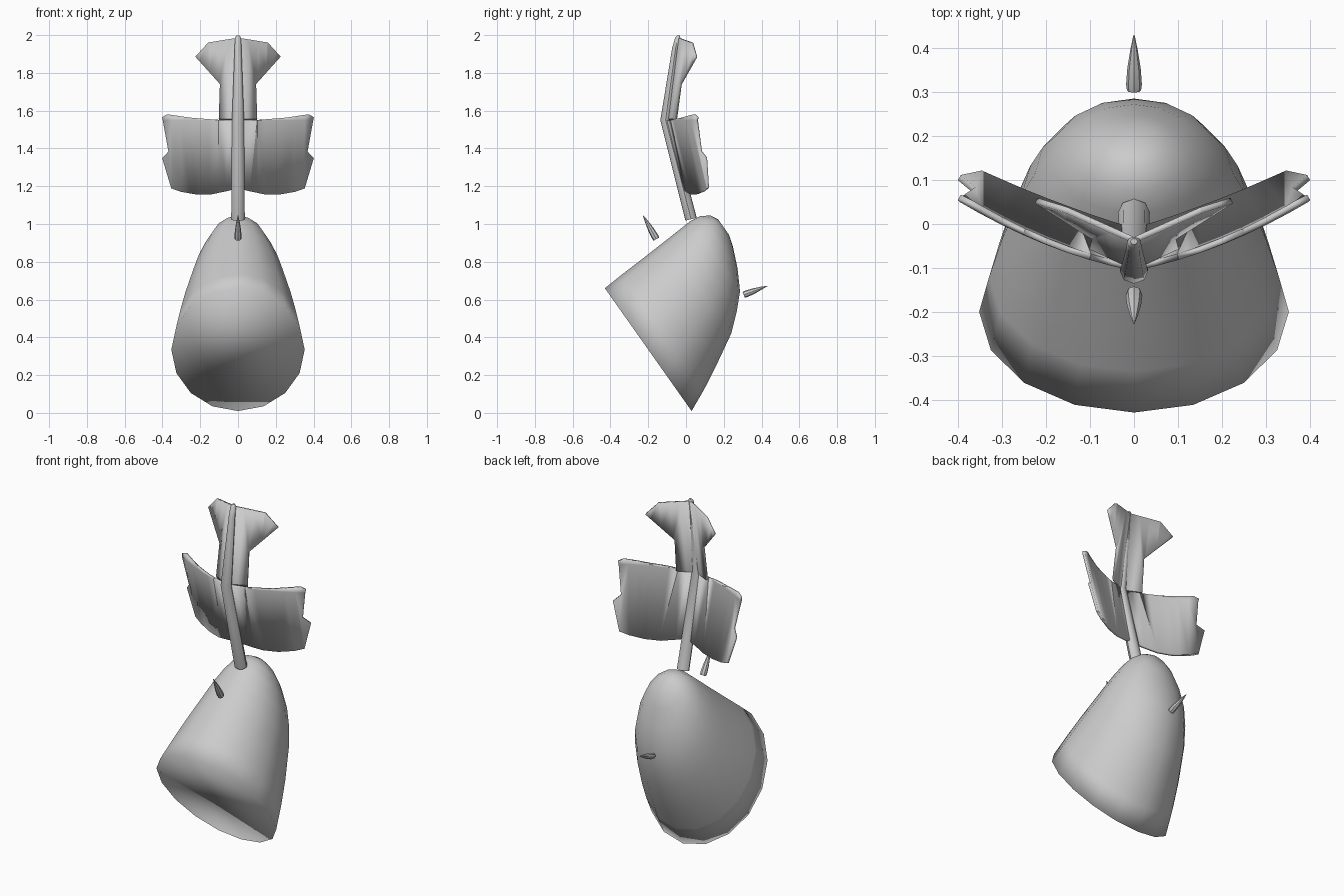
import bpy, bmesh, math
from mathutils import Vector

if "Cube" in bpy.data.objects:
    bpy.data.objects.remove(bpy.data.objects["Cube"])


def finish(bm, name, angle=None):
    bmesh.ops.recalc_face_normals(bm, faces=bm.faces)
    me = bpy.data.meshes.new(name)
    bm.to_mesh(me)
    bm.free()
    ob = bpy.data.objects.new(name, me)
    bpy.context.collection.objects.link(ob)
    bpy.ops.object.select_all(action='DESELECT')
    ob.select_set(True)
    bpy.context.view_layer.objects.active = ob
    if angle is None:
        bpy.ops.object.shade_smooth()
    else:
        bpy.ops.object.shade_smooth_by_angle(angle=math.radians(angle))
    return ob


def loft(name, rings, angle=None):
    """Skin a list of point rings and cap both ends."""
    bm = bmesh.new()
    rows = [[bm.verts.new(p) for p in r] for r in rings]
    n = len(rows[0])
    for a, b in zip(rows, rows[1:]):
        for i in range(n):
            j = (i + 1) % n
            bm.faces.new((a[i], a[j], b[j], b[i]))
    bm.faces.new(rows[0])
    bm.faces.new(rows[-1])
    return finish(bm, name, angle)


def ellipse(center, up, rx, ru, n):
    return [Vector(center) + Vector((rx * math.sin(t), 0, 0)) + up * (ru * math.cos(t))
            for t in (2 * math.pi * i / n for i in range(n))]


# Tilted dome with a flat oval face at the front: sections parallel to the face
axis = Vector((0, 0.817, 0.577))
up = Vector((0, -0.577, 0.817))
face_center = Vector((0, -0.2, 0.335))
# distance along axis, lower v, upper v, half width
sections = [(0, -0.398, 0.398, 0.353), (0.12, -0.343, 0.405, 0.330),
            (0.245, -0.277, 0.410, 0.302), (0.408, -0.184, 0.418, 0.256),
            (0.50, -0.105, 0.423, 0.225), (0.575, -0.028, 0.427, 0.188),
            (0.635, 0.08, 0.418, 0.146), (0.68, 0.185, 0.388, 0.092),
            (0.70, 0.25, 0.35, 0.045)]
loft("body_dome", [ellipse(face_center + axis * u + up * ((lo + hi) / 2), up, w, (hi - lo) / 2, 16)
                   for u, lo, hi, w in sections])

# Bent tapering stem
Y = Vector((0, 1, 0))
loft("stem", [ellipse((0, y, z), Vector((0, 1, s)), rx, ry, 8)
              for y, z, rx, ry, s in ((0.027, 1.025, 0.036, 0.030, 0.25),
                                      (-0.108, 1.55, 0.032, 0.028, 0.05),
                                      (-0.055, 1.93, 0.018, 0.018, -0.15),
                                      (-0.043, 1.985, 0.016, 0.014, -0.15),
                                      (-0.04, 1.998, 0.008, 0.007, 0))], 45)


def stem_y(z):
    if z < 1.55:
        return -0.1 + (1.55 - z) * 0.235
    return -0.1 + (z - 1.55) * 0.145


def fin(name, outline, sweep):
    """Thin mirrored sheet following the stem and swept back to the sides."""
    bm = bmesh.new()
    bm.faces.new([bm.verts.new((x, 0, z)) for x, z in outline])
    for k in range(1, 8):
        bmesh.ops.bisect_plane(bm, geom=bm.verts[:] + bm.edges[:] + bm.faces[:],
                               plane_co=(k * 0.05, 0, 0), plane_no=(1, 0, 0))
    bmesh.ops.bisect_plane(bm, geom=bm.verts[:] + bm.edges[:] + bm.faces[:],
                           plane_co=(0, 0, 1.55), plane_no=(0, 0, 1))
    for v in bm.verts:
        v.co.y = stem_y(v.co.z) + sweep(v.co.x)
    ob = finish(bm, name, 40)
    mirror = ob.modifiers.new("mirror", 'MIRROR')
    mirror.use_clip = True
    solid = ob.modifiers.new("thickness", 'SOLIDIFY')
    solid.thickness = 0.014
    solid.offset = 0
    return ob


# Lower wings with notched tips
fin("wings", [(0, 1.19), (0.06, 1.175), (0.14, 1.158), (0.22, 1.158), (0.30, 1.172),
              (0.35, 1.19), (0.398, 1.35), (0.365, 1.385), (0.398, 1.565),
              (0.37, 1.58), (0.25, 1.562), (0.10, 1.55), (0, 1.55)],
    lambda x: 0.2 * x + 0.5 * x * x)

# Upper flared tail
fin("tail", [(0, 1.55), (0.10, 1.55), (0.093, 1.74), (0.223, 1.885),
             (0.155, 1.96), (0, 1.985)],
    lambda x: 0.47 * x)


def spike(name, base, tip, radius):
    base, tip = Vector(base), Vector(tip)
    d = (tip - base).normalized()
    side = Vector((0, -d.z, d.y))
    loft(name, [ellipse(base.lerp(tip, t), side, radius * r, radius * r, 8)
                for t, r in ((0, 0.9), (0.1, 1), (0.4, 0.85), (0.75, 0.45), (1, 0.08))], 40)


# Small spikes standing just off the dome
spike("front_spike", (0, -0.157, 0.92), (0, -0.227, 1.045), 0.019)
spike("rear_spike", (0, 0.305, 0.625), (0, 0.43, 0.672), 0.018)
